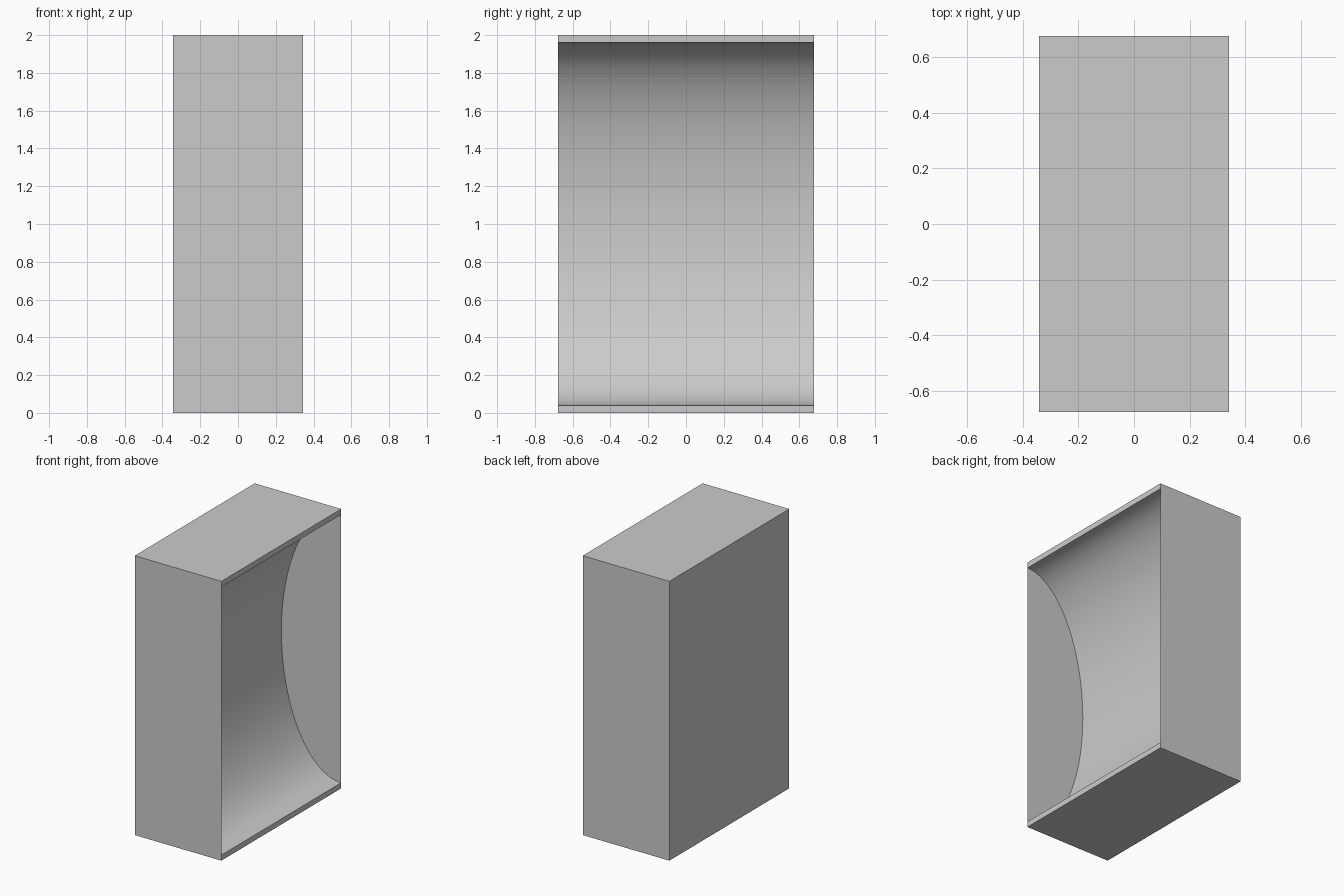
import bpy, math

if "Cube" in bpy.data.objects:
    bpy.data.objects.remove(bpy.data.objects["Cube"])

HX, HY, H = 0.343, 0.678, 2.0     # half width, half depth, height
SKIN = 0.001                      # paper-thin end walls

# Block body
bpy.ops.mesh.primitive_cube_add(size=1, location=(0, 0, H / 2))
body = bpy.context.object
body.name = "block_body"
body.scale = (2 * HX, 2 * HY, H)
bpy.ops.object.transform_apply(location=False, rotation=False, scale=True)

# Half-elliptical hollow cut into the right side
bpy.ops.mesh.primitive_cylinder_add(vertices=128, radius=1, depth=2 * (HY - SKIN),
                                    rotation=(math.pi / 2, 0, 0))
cutter = bpy.context.object
cutter.name = "hollow_cutter"
bpy.ops.object.transform_apply(location=False, rotation=True, scale=True)
cutter.scale = (0.473, 1, 0.96)
cutter.location = (HX, 0, H / 2)
bpy.ops.object.transform_apply(location=False, rotation=False, scale=True)
cutter.hide_render = True

cut = body.modifiers.new("hollow", 'BOOLEAN')
cut.operation = 'DIFFERENCE'
cut.solver = 'EXACT'
cut.object = cutter

# Apply the cut, drop the cutter, smooth the curved surface
bpy.ops.object.select_all(action='DESELECT')
body.select_set(True)
bpy.context.view_layer.objects.active = body
bpy.ops.object.modifier_apply(modifier=cut.name)
bpy.data.objects.remove(cutter)
bpy.ops.object.shade_smooth_by_angle(angle=math.radians(30))
